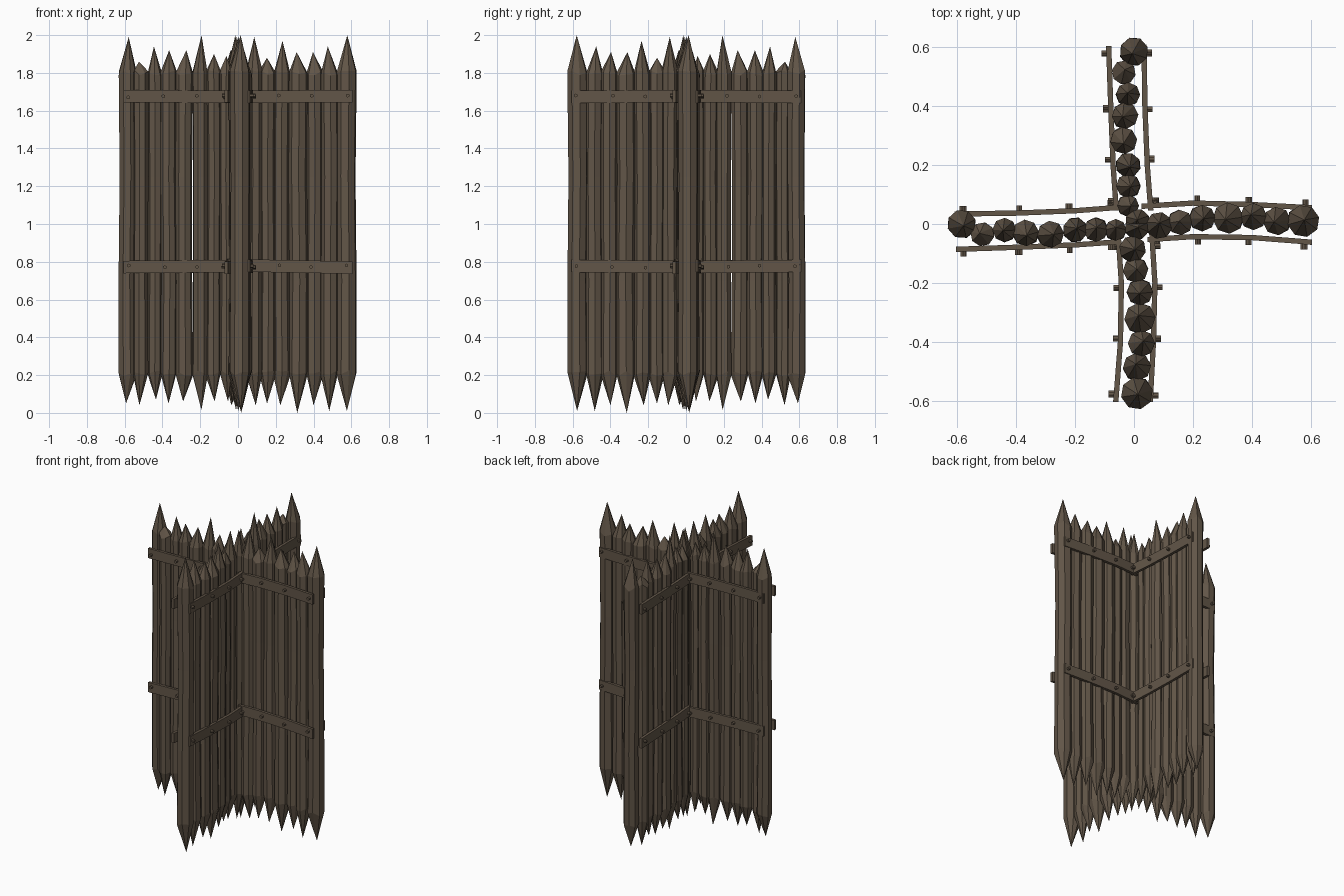
import bpy, bmesh, math, random
from mathutils import Vector, Matrix

if "Cube" in bpy.data.objects:
    bpy.data.objects.remove(bpy.data.objects["Cube"])

random.seed(4)
wood = bpy.data.materials.new("weathered_wood")
wood.diffuse_color = (0.122, 0.092, 0.064, 1)
wood.use_nodes = True
wood.node_tree.nodes["Principled BSDF"].inputs["Base Color"].default_value = wood.diffuse_color


def make(name, bm, turned):
    """Finish a mesh; the second wall is the first turned by -90 degrees."""
    if turned:
        bm.transform(Matrix.Rotation(-math.pi / 2, 4, 'Z'))
    bmesh.ops.recalc_face_normals(bm, faces=bm.faces)
    me = bpy.data.meshes.new(name)
    bm.to_mesh(me)
    bm.free()
    me.materials.append(wood)
    bpy.context.collection.objects.link(bpy.data.objects.new(name, me))


# stake: x, y, radius, bottom tip z, top tip z
STAKES = [
    (-.585, 0, .049, .05, 1.99), (-.515, -.035, .041, .04, 1.86),
    (-.44, -.02, .041, .07, 1.94), (-.368, -.03, .045, .05, 1.92),
    (-.283, -.035, .046, .06, 1.92), (-.2, -.02, .042, .015, 2.0),
    (-.13, -.02, .041, .06, 1.90), (-.062, -.02, .037, .06, 1.89),
    (.012, .01, .042, .02, 1.97), (.085, -.005, .046, .04, 1.99),
    (.157, .005, .043, .05, 1.88), (.232, .02, .045, .04, 1.97),
    (.32, .02, .053, .0, 1.91), (.405, .025, .046, .04, 1.91),
    (.485, .01, .048, .01, 1.94), (.575, .01, .055, .01, 2.0)]


def stakes(turned):
    random.seed(7)
    for i, (x, y, r, z0, z1) in enumerate(STAKES):
        bm = bmesh.new()
        n = 8
        a0 = random.uniform(0, 1)
        rings = []
        # slightly bent shaft between two sharpened ends
        for k, z in enumerate((.21, .7, 1.25, 1.8)):
            end = k in (0, 3)
            j = .0 if end else .004
            cx, cy = x + random.uniform(-j, j), y + random.uniform(-j, j)
            rr = r * (1 if end else .95)
            ring = []
            for s in range(n):
                a = a0 + math.tau * s / n
                dz = random.uniform(-.015, .015) if end else 0
                ring.append(bm.verts.new((cx + rr * math.cos(a),
                                          cy + rr * math.sin(a), z + dz)))
            rings.append(ring)
        tips = [bm.verts.new((x + random.uniform(-.01, .01),
                              y + random.uniform(-.01, .01), z)) for z in (z0, z1)]
        for s in range(n):
            t = (s + 1) % n
            for lo, hi in zip(rings, rings[1:]):
                bm.faces.new((lo[s], lo[t], hi[t], hi[s]))
            bm.faces.new((rings[0][t], rings[0][s], tips[0]))
            bm.faces.new((rings[-1][s], rings[-1][t], tips[1]))
        make(f"stake_{'b' if turned else 'a'}_{i}", bm, turned)


# rail centre lines in plan, with the side they sit on
RAILS = [
    (1, [(-.61, .034), (-.4, .037), (-.2, .045), (-.045, .057)]),
    (-1, [(-.605, -.086), (-.4, -.079), (-.2, -.071), (-.045, -.06)]),
    (1, [(.025, .06), (.2, .071), (.4, .066), (.605, .055)]),
    (-1, [(.045, -.053), (.2, -.043), (.4, -.046), (.605, -.062)])]
NAILS = (.075, .22, .39, .578)


def rail(name, side, pts, z, turned):
    bm = bmesh.new()
    rings = []
    tilt = random.uniform(-.006, .006)
    for k, (x, y) in enumerate(pts):
        zc = z + tilt * (k - 1.5) / 1.5
        rings.append([bm.verts.new((x, y + dy, zc + dz)) for dy, dz in
                      ((-.009, -.033), (.009, -.033), (.009, .033), (-.009, .033))])
    for p, q in zip(rings, rings[1:]):
        for s in range(4):
            t = (s + 1) % 4
            bm.faces.new((p[s], p[t], q[t], q[s]))
    bm.faces.new(rings[0])
    bm.faces.new(rings[-1])
    make(name, bm, turned)


def nails(name, side, pts, z, turned):
    bm = bmesh.new()
    sign = -1 if pts[0][0] < 0 else 1
    for d in NAILS:
        x = sign * d
        # rail surface under the nail
        for (xa, ya), (xb, yb) in zip(pts, pts[1:]):
            if xa <= x <= xb:
                y = ya + (yb - ya) * (x - xa) / (xb - xa)
                zz = z + random.uniform(-.006, .006)
                m = (Matrix.Translation((x + random.uniform(-.006, .006),
                                         y + side * .011, zz))
                     @ Matrix.Rotation(math.pi / 2, 4, 'X'))
                bmesh.ops.create_cone(bm, cap_ends=True, segments=6, radius1=.01,
                                      radius2=.01, depth=.03, matrix=m)
    make(name, bm, turned)


# two crossing walls, each with rails on both faces at two heights
for turned in (False, True):
    stakes(turned)
    for i, (side, pts) in enumerate(RAILS):
        for lvl, z in (("lower", .775), ("upper", 1.675)):
            tag = f"{lvl}_{'b' if turned else 'a'}_{i}"
            rail("rail_" + tag, side, pts, z, turned)
            nails("rail_nails_" + tag, side, pts, z, turned)
